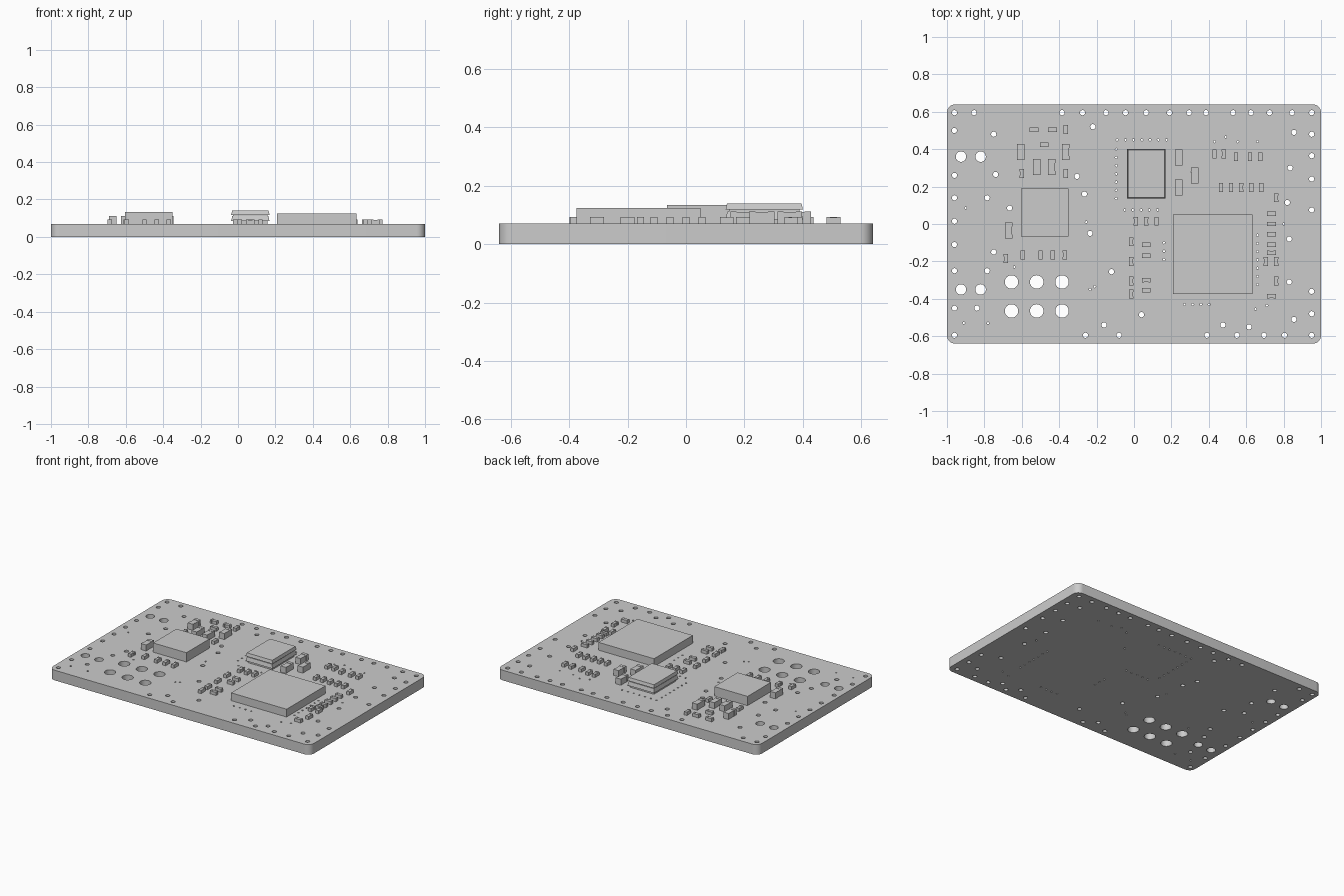
import bpy
import bmesh
from math import sin, cos, pi, radians
from mathutils import Matrix, Vector

default_cube = bpy.data.objects.get("Cube")
if default_cube:
    bpy.data.objects.remove(default_cube, do_unlink=True)

BOARD_TOP = 0.07
HALF_X, HALF_Y, CORNER = 1.0, 0.64, 0.045

grey = bpy.data.materials.new("plain_grey")
grey.use_nodes = True
grey.diffuse_color = (0.6, 0.6, 0.6, 1)
grey.node_tree.nodes["Principled BSDF"].inputs["Base Color"].default_value = grey.diffuse_color


def mesh_object(name, bm):
    bmesh.ops.recalc_face_normals(bm, faces=bm.faces)
    mesh = bpy.data.meshes.new(name)
    bm.to_mesh(mesh)
    bm.free()
    mesh.materials.append(grey)
    obj = bpy.data.objects.new(name, mesh)
    bpy.context.collection.objects.link(obj)
    return obj


def add_box(bm, centre, size):
    placement = Matrix.Translation(centre) @ Matrix.Diagonal((*size, 1))
    bmesh.ops.create_cube(bm, size=1, matrix=placement)


def add_standing_box(bm, x, y, width, depth, top):
    height = top - BOARD_TOP
    add_box(bm, (x, y, BOARD_TOP + height / 2), (width, depth, height))


# Board outline and drilled holes, as one filled curve
def add_loop(curve, points):
    spline = curve.splines.new("POLY")
    spline.points.add(len(points) - 1)
    for target, (x, y) in zip(spline.points, points):
        target.co = (x, y, 0, 1)
    spline.use_cyclic_u = True


def drill(curve, x, y, radius, sides):
    angles = [2 * pi * i / sides for i in range(sides)]
    add_loop(curve, [(x + radius * cos(a), y + radius * sin(a)) for a in angles])


board_curve = bpy.data.curves.new("board_outline", "CURVE")
board_curve.dimensions = "2D"
board_curve.fill_mode = "BOTH"
board_curve.extrude = BOARD_TOP / 2

outline = []
for quarter, (sx, sy) in enumerate([(1, 1), (-1, 1), (-1, -1), (1, -1)]):
    for step in range(9):
        angle = (quarter + step / 8) * pi / 2
        outline.append((sx * (HALF_X - CORNER) + CORNER * cos(angle),
                        sy * (HALF_Y - CORNER) + CORNER * sin(angle)))
add_loop(board_curve, outline)

# Large terminal holes and medium mounting holes
for x in (-0.655, -0.52, -0.385):
    for y in (-0.31, -0.465):
        drill(board_curve, x, y, 0.036, 24)
for x in (-0.925, -0.82):
    for y in (0.36, -0.35):
        drill(board_curve, x, y, 0.028, 24)

# Stitching holes around the rim, in hundredths of a unit
back_row = [-96, -85.5, -38.5, -27.5, -15, -4.5, 6.5, 19, 29.5, 38.5, 53, 62.5, 72.5, 84.5, 95]
front_row = [-96, -26, -8, 39, 55, 69.5, 80.5, 95]
right_column = [50, 26, 14, 1.5, -11, -25, -45]
left_column = [48, 36.5, 24, 7.5, -36, -48]
rim = [(x, 59.5) for x in back_row] + [(x, -59.5) for x in front_row]
rim += [(-96, y) for y in right_column] + [(95, y) for y in left_column]

# Stitching holes inside the rim
inner_right = [(-75, 48), (-74, 26.5), (-78.5, 14), (-66.5, 8.5), (-75, -15), (-78.5, -25),
               (-84, -45), (-22, 52), (-30.5, 25.5), (-26.5, 16), (-23.5, -5)]
inner_left = [(-12, -25.5), (4, -48.5), (-16, -54), (85.5, 49), (83.5, 30), (82, 11.5),
              (83, -8), (83, -31), (85.5, -51), (61.5, -55), (47.5, -54)]
for x, y in rim + inner_right + inner_left:
    drill(board_curve, x / 100, y / 100, 0.014, 16)

# Tiny vias: runs given as start, step and count
via_runs = [((-9, 45), (4.4, 0), 7), ((-9.5, 40), (0, -4.4), 7), ((-5, 7.5), (4.4, 0), 5),
            ((27, -43), (4.4, 0), 4), ((16, -10), (0, -4.5), 3), ((66, -6), (0, -4.4), 7)]
vias = []
for start, step, count in via_runs:
    vias += [Vector(start) + i * Vector(step) for i in range(count)]
vias += [(-90, 8.5), (-91, -53), (-78, -53), (-64, -23), (-23.5, -35), (-21, -33.5), (-25.5, 1),
         (49, 46.5), (43, 44), (55.5, 44), (66, 44), (31, 28), (80, 0), (65, -45.5), (71, -43.5)]
for x, y in vias:
    drill(board_curve, x / 100, y / 100, 0.006, 8)

curve_object = bpy.data.objects.new("board_outline", board_curve)
bpy.context.collection.objects.link(curve_object)
depsgraph = bpy.context.evaluated_depsgraph_get()
flat_mesh = bpy.data.meshes.new_from_object(curve_object.evaluated_get(depsgraph))
bpy.data.objects.remove(curve_object, do_unlink=True)
bm = bmesh.new()
bm.from_mesh(flat_mesh)
bpy.data.meshes.remove(flat_mesh)
bmesh.ops.remove_doubles(bm, verts=bm.verts, dist=0.0001)
bmesh.ops.translate(bm, verts=bm.verts, vec=(0, 0, BOARD_TOP / 2))
for face in bm.faces:
    face.material_index = 0
board = mesh_object("circuit_board", bm)
board.select_set(True)
bpy.context.view_layer.objects.active = board
bpy.ops.object.shade_smooth_by_angle(angle=radians(30))

# Main square chip and power module
for name, x, y, side, top in [("main_chip", 0.422, -0.162, 0.425, 0.124),
                              ("power_module", -0.477, 0.062, 0.255, 0.134)]:
    bm = bmesh.new()
    add_standing_box(bm, x, y, side, side, top)
    mesh_object(name, bm)

# Memory chip: body with slanted sides and a raised lid
bm = bmesh.new()
add_standing_box(bm, 0.066, 0.268, 0.185, 0.24, 0.12)
for bottom, top, spread in [(0.085, 0.112, 0.012), (0.118, 0.14, 0.01)]:
    result = bmesh.ops.create_cube(bm, size=1)
    for vert in result["verts"]:
        upper = vert.co.z > 0
        inset = spread if upper else 0
        vert.co = (0.066 + vert.co.x * (0.205 - inset),
                   0.268 + vert.co.y * (0.265 - inset), top if upper else bottom)
mesh_object("memory_chip", bm)


# Small two-ended parts: a body between two slightly taller end caps
def add_passives(name, places, length, width, top, along_x=False):
    bm = bmesh.new()
    cap = length * 0.25
    for px, py in places:
        x, y = px / 100, py / 100
        body = (length - cap, width * 0.94) if along_x else (width * 0.94, length - cap)
        add_standing_box(bm, x, y, *body, top - 0.002)
        for side in (-1, 1):
            offset = side * (length - cap) / 2
            if along_x:
                add_standing_box(bm, x + offset, y, cap, width, top)
            else:
                add_standing_box(bm, x, y + offset, width, cap, top)
    mesh_object(name, bm)


add_passives("large_capacitors",
             [(-60.5, 38.5), (-36.5, 38.5), (-52, 30.5), (-44, 30.5), (-67, -3.5),
              (24, 35.5), (32.5, 26), (24, 19.5)], 0.085, 0.04, 0.112)

upright = [(-36.5, 50.5), (-60, 27), (-36.5, 27), (-68.5, -18.5), (43, 37.5), (48, 37.5)]
upright += [(x, -16.5) for x in (-59.5, -50, -43.5, -37)]
upright += [(x, 36) for x in (54.5, 62, 67.5)]
upright += [(46.5 + 5.4 * i, 19.5) for i in range(5)]
upright += [(x, 1.5) for x in (1, 6.5, 12)]
upright += [(-1.5, y) for y in (-9.5, -20, -30.5, -37.5)]
upright += [(76, 14), (70.5, -20), (76, -20), (76, -30.5)]
add_passives("upright_capacitors", upright, 0.047, 0.023, 0.093)

sideways = [(-53.5, 50.5), (-43.5, 50.5), (-48, 42.5), (73.5, -38.5)]
sideways += [(6.5, y) for y in (-11, -17, -30, -35.5)]
sideways += [(73.5, y) for y in (5.5, 0, -5.5, -11, -15.5)]
add_passives("sideways_resistors", sideways, 0.047, 0.024, 0.093, along_x=True)
